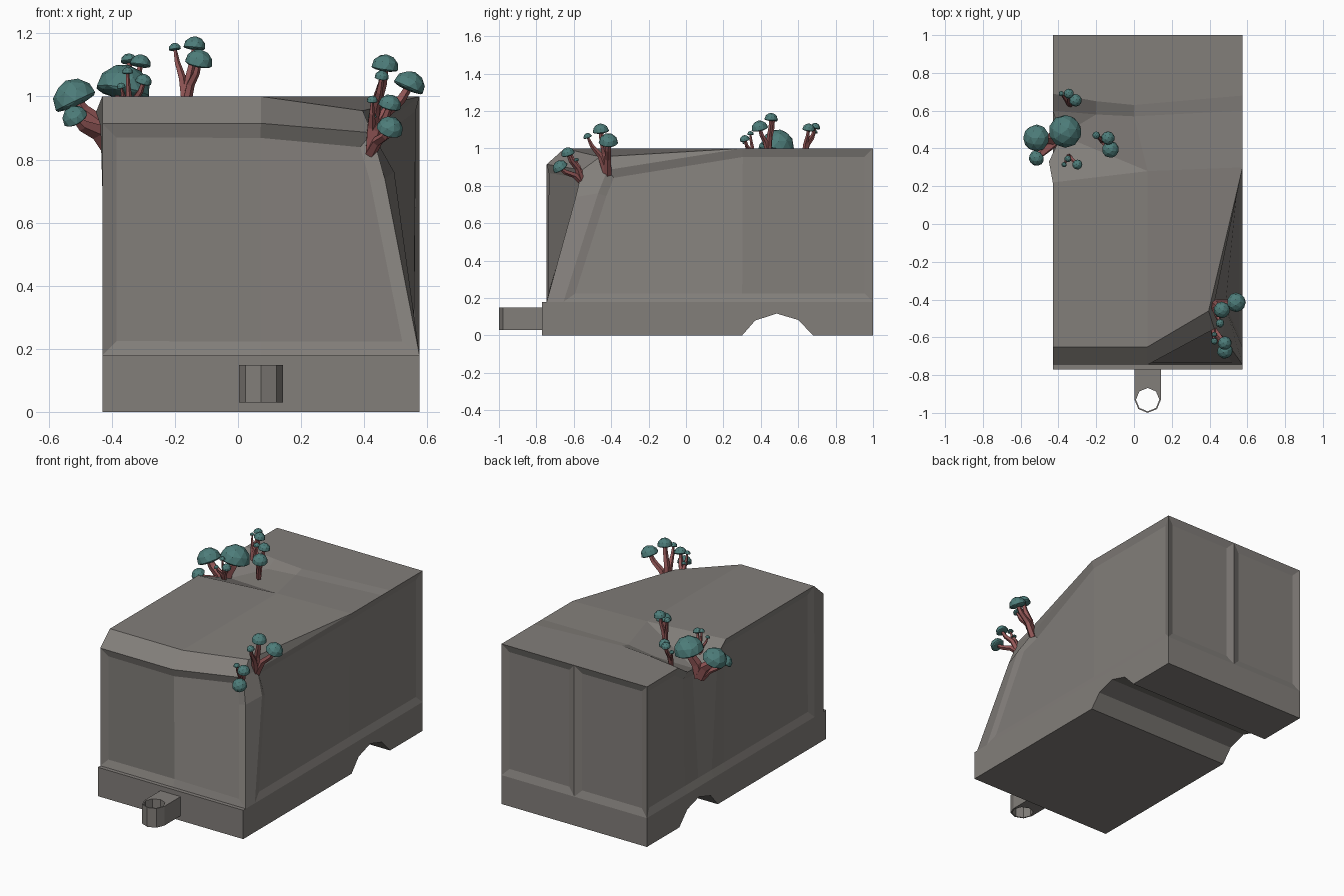
import bpy, bmesh, math
from mathutils import Vector

if "Cube" in bpy.data.objects:
    bpy.data.objects.remove(bpy.data.objects["Cube"])

def material(name, rgb):
    m = bpy.data.materials.new(name)
    m.diffuse_color = (*rgb, 1)
    m.use_nodes = True
    m.node_tree.nodes["Principled BSDF"].inputs["Base Color"].default_value = m.diffuse_color
    return m

GREY = material("weathered_grey", (0.225, 0.21, 0.195))
TEAL = material("teal_cap", (0.075, 0.205, 0.195))
RED = material("red_stem", (0.29, 0.095, 0.095))

def finish(bm, name, mat):
    bmesh.ops.recalc_face_normals(bm, faces=bm.faces)
    me = bpy.data.meshes.new(name)
    bm.to_mesh(me)
    bm.free()
    me.materials.append(mat)
    ob = bpy.data.objects.new(name, me)
    bpy.context.collection.objects.link(ob)
    return ob

L, R, C = -0.43, 0.575, 0.0725

# Lower skirt: side profile with the wheel arch, extruded across the width
bm = bmesh.new()
profile = [(-.77, 0), (.3, 0), (.37, .08), (.485, .117), (.6, .083), (.68, 0),
           (1, 0), (1, .18), (-.77, .18)]
face = bm.faces.new([bm.verts.new((L, y, z)) for y, z in profile])
ext = bmesh.ops.extrude_face_region(bm, geom=[face])["geom"]
bmesh.ops.translate(bm, vec=(R - L, 0, 0), verts=[v for v in ext if isinstance(v, bmesh.types.BMVert)])
finish(bm, "lower_skirt", GREY)

# Wagon body: named corner points, dented at front right and on the left roof edge
Z0 = .18
P = {
    "a0": (L, -.745, Z0), "b0": (C, -.745, Z0), "c0": (R, -.745, Z0), "d0": (R, -.655, Z0),
    "e0": (R, .3, Z0), "f0": (R, 1, Z0), "p0": (C, 1, Z0), "g0": (L, 1, Z0), "v0": (L, .6, Z0),
    "y0": (L, .47, Z0), "x0": (L, .34, Z0), "w0": (L, .22, Z0), "s0": (L, -.655, Z0),
    "a1": (L, -.745, .915), "b1": (C, -.745, .915),
    "cm": (.465, -.59, .74), "dm": (.495, -.47, .76), "c1": (.425, -.555, .885), "d1": (.425, -.42, .885),
    "a2": (L, -.65, 1), "b2": (C, -.65, 1), "c2": (.395, -.46, .955),
    "e1": (R, .3, 1), "e2": (R, .6, 1), "e3": (R, .68, 1), "f1": (R, 1, 1), "p1": (C, 1, 1), "g1": (L, 1, 1),
    "l1": (L, .69, 1), "n1": (-.2, .65, 1), "m1": (0, .63, 1), "m2": (0, .57, .985), "n2": (-.2, .58, .965),
    "h1": (L, .6, .94), "o": (-.385, .47, .9), "i1": (-.45, .33, .95), "j1": (L, .22, 1), "b3": (C, .28, 1),
}
GROUPS = {
    "front": "a0 b0 b1 a1, b0 c0 cm c1 b1",
    "right": "d0 e0 e1 d1 dm, e0 f0 f1 e3 e2 e1",
    "left": "s0 w0 j1 a2, w0 x0 i1 j1, x0 y0 o i1, y0 v0 h1 o, v0 g0 g1 l1 h1",
    "door_a": "f0 p0 p1 f1", "door_b": "p0 g0 g1 p1",
    "plain": "c0 d0 dm cm, cm dm d1 c1, a0 a1 a2 s0, a1 b1 b2 a2, b1 c1 c2 b2, c1 d1 c2, d1 e1 c2,"
             "e3 f1 p1 g1 l1 n1 m1, e2 e3 m1 m2, m1 n1 n2 m2, n1 l1 h1 n2, e1 e2 m2 b3, b3 m2 n2 o,"
             "n2 h1 o, b3 o i1 j1, b2 c2 e1 b3, a2 b2 b3 j1,"
             "a0 b0 c0 d0 e0 f0 p0 g0 v0 y0 x0 w0 s0",
}
bm = bmesh.new()
V = {k: bm.verts.new(co) for k, co in P.items()}
faces = {g: [bm.faces.new([V[k] for k in f.split()]) for f in txt.split(",")] for g, txt in GROUPS.items()}
bmesh.ops.recalc_face_normals(bm, faces=bm.faces)
# Sunken panels on every wall and on both rear doors
for g in ("front", "right", "left", "door_a", "door_b"):
    bmesh.ops.inset_region(bm, faces=faces[g], thickness=.045, depth=-.015,
                           use_boundary=True, use_even_offset=True)
finish(bm, "wagon_body", GREY)

# Tow bar with an eight-sided ring at its end
HY, Z_LO, Z_HI = -.93, .03, .15
bm = bmesh.new()
def ring(r, z):
    return [bm.verts.new((C + r * math.sin(i * math.pi / 4), HY - r * math.cos(i * math.pi / 4), z))
            for i in range(8)]
loops = [ring(.07, Z_LO), ring(.07, Z_HI), ring(.062, Z_HI), ring(.062, Z_LO)]
for k in range(4):
    a, b = loops[k], loops[(k + 1) % 4]
    for i in range(8):
        j = (i + 1) % 8
        bm.faces.new((a[i], a[j], b[j], b[i]))
finish(bm, "tow_ring", GREY)
bm = bmesh.new()
outline = [(-.07, HY), (-.062, HY), (-.044, HY + .044), (0, HY + .062), (.044, HY + .044),
           (.062, HY), (.07, HY), (.07, -.76), (-.07, -.76)]
face = bm.faces.new([bm.verts.new((C + x, y, Z_LO)) for x, y in outline])
ext = bmesh.ops.extrude_face_region(bm, geom=[face])["geom"]
bmesh.ops.translate(bm, vec=(0, 0, Z_HI - Z_LO), verts=[v for v in ext if isinstance(v, bmesh.types.BMVert)])
finish(bm, "tow_bar", GREY)

# Mushroom clusters: tapered five-sided stems with faceted dome caps
def stem(bm, pts, r0, r1):
    prev = None
    for n, p in enumerate(pts):
        d = (pts[min(n + 1, len(pts) - 1)] - pts[max(n - 1, 0)]).normalized()
        q = Vector((0, 0, 1)).rotation_difference(d)
        r = r0 + (r1 - r0) * n / (len(pts) - 1)
        cur = [bm.verts.new(p + q @ Vector((r * math.cos(i * math.tau / 5), r * math.sin(i * math.tau / 5), 0)))
               for i in range(5)]
        if prev:
            for i in range(5):
                j = (i + 1) % 5
                bm.faces.new((prev[i], prev[j], cur[j], cur[i]))
        else:
            bm.faces.new(cur)
        prev = cur
    bm.faces.new(prev)

def cap(bm, centre, r, direction):
    vs = bmesh.ops.create_icosphere(bm, subdivisions=2, radius=r)["verts"]
    q = Vector((0, 0, 1)).rotation_difference(direction)
    for v in vs:
        if v.co.z < 0:
            v.co.z *= .22
        v.co = centre + q @ v.co

def cluster(name, root, width, caps):
    stems, domes = bmesh.new(), bmesh.new()
    root = Vector(root)
    for x, y, z, r in caps:
        c = Vector((x, y, z))
        mid = root.lerp(c, .5)
        mid.xy = root.xy.lerp(c.xy, .35)
        stem(stems, [root, mid, root.lerp(c, .8) + Vector((0, 0, -.005)), c],
             width, min(width * .6, r * .28))
        cap(domes, c, r, ((c - mid).normalized() + Vector((0, 0, .8))).normalized())
    finish(stems, name + "_stems", RED)
    finish(domes, name + "_caps", TEAL)

cluster("left_large_mushrooms", (-.41, .45, .85), .036,
        [(-.515, .455, .985, .072), (-.365, .49, 1.015, .088), (-.515, .35, .93, .042)])
cluster("roof_mushrooms", (-.165, .44, .97), .016,
        [(-.125, .395, 1.105, .045), (-.138, .455, 1.155, .036), (-.2, .47, 1.15, .02)])
cluster("roof_front_mushrooms", (-.345, .36, .93), .013,
        [(-.3, .315, 1.045, .027), (-.35, .345, 1.075, .018), (-.37, .315, 1.03, .014)])
cluster("roof_back_mushrooms", (-.34, .63, .95), .014,
        [(-.31, .655, 1.1, .034), (-.345, .69, 1.11, .027), (-.385, .69, 1.085, .014)])
cluster("corner_upper_mushrooms", (.42, -.42, .86), .022,
        [(.54, -.415, 1.03, .052), (.465, -.455, 1.09, .044), (.455, -.525, 1.06, .023)])
cluster("corner_lower_mushrooms", (.42, -.555, .82), .019,
        [(.48, -.63, .97, .037), (.48, -.67, .895, .043), (.425, -.62, .985, .018), (.425, -.585, .935, .014)])
